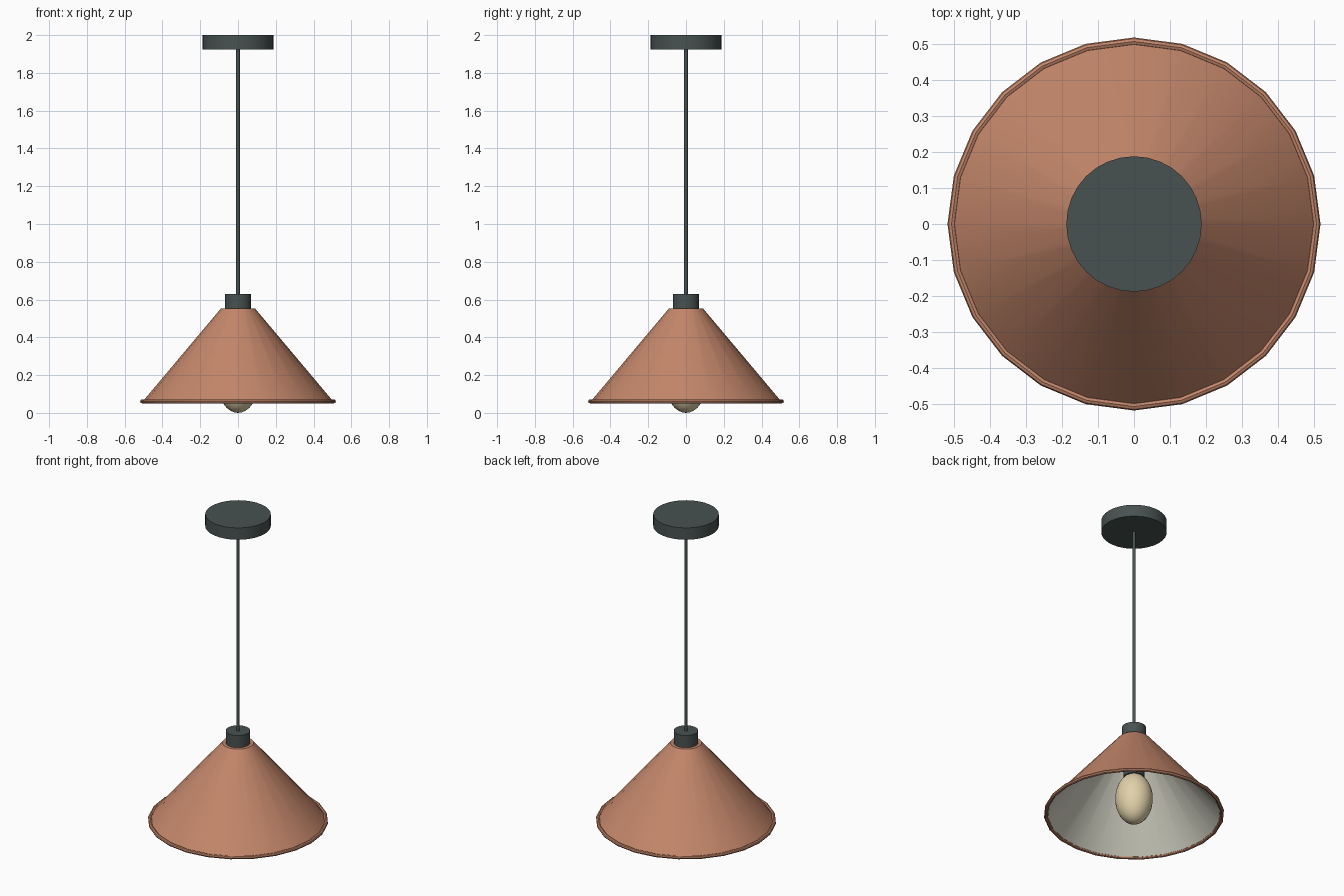
import bpy
import bmesh
import math
from mathutils import Matrix

cube = bpy.data.objects.get("Cube")
if cube:
    bpy.data.objects.remove(cube, do_unlink=True)


def material(name, r, g, b):
    m = bpy.data.materials.new(name)
    m.use_nodes = True
    m.diffuse_color = (r, g, b, 1)
    m.node_tree.nodes["Principled BSDF"].inputs["Base Color"].default_value = (r, g, b, 1)
    return m


slate = material("dark slate", 0.065, 0.085, 0.083)
copper = material("copper", 0.55, 0.24, 0.145)
cream = material("cream lining", 0.69, 0.68, 0.58)
glass = material("warm glass", 0.75, 0.64, 0.40)


def finish(name, bm, *materials):
    """Turn a bmesh into a smooth object whose sharp edges stay crisp."""
    mesh = bpy.data.meshes.new(name)
    bm.to_mesh(mesh)
    bm.free()
    obj = bpy.data.objects.new(name, mesh)
    bpy.context.collection.objects.link(obj)
    for m in materials:
        mesh.materials.append(m)
    bpy.ops.object.select_all(action="DESELECT")
    obj.select_set(True)
    bpy.context.view_layer.objects.active = obj
    bpy.ops.object.shade_smooth_by_angle(angle=math.radians(35))
    return obj


def cylinder(name, radius, bottom, top, mat, sides=24):
    bm = bmesh.new()
    bmesh.ops.create_cone(bm, cap_ends=True, segments=sides, radius1=radius, radius2=radius,
                          depth=top - bottom, matrix=Matrix.Translation((0, 0, (bottom + top) / 2)))
    return finish(name, bm, mat)


def lathe(profile, sides=24):
    """Spin a closed (radius, height) outline around the z axis."""
    bm = bmesh.new()
    verts = [bm.verts.new((r, 0, z)) for r, z in profile]
    edges = [bm.edges.new((a, b)) for a, b in zip(verts, verts[1:] + verts[:1])]
    bmesh.ops.spin(bm, geom=verts + edges, axis=(0, 0, 1), cent=(0, 0, 0),
                   angle=math.tau, steps=sides, use_merge=True)
    bmesh.ops.remove_doubles(bm, verts=bm.verts, dist=1e-5)
    bmesh.ops.recalc_face_normals(bm, faces=bm.faces)
    return bm


# Ceiling fitting, cord, and lamp holder
cylinder("ceiling_canopy", 0.188, 1.925, 2.0, slate, 32)
cylinder("cord", 0.01, 0.62, 1.93, slate, 12)
cylinder("shade_collar", 0.07, 0.545, 0.63, slate)
cylinder("bulb_socket", 0.06, 0.30, 0.55, slate)

# Conical shade: copper outside, cream inside
shade = lathe([(0.505, 0.06), (0.09, 0.553), (0.05, 0.553), (0.05, 0.545), (0.082, 0.545), (0.495, 0.06)])
for face in shade.faces:
    face.normal_update()
    if face.normal.z < -0.1:
        face.material_index = 1
finish("shade", shade, copper, cream)

# Rolled rim
steps = 8
rim = lathe([(0.507 + 0.011 * math.cos(math.tau * i / steps),
              0.061 + 0.011 * math.sin(math.tau * i / steps)) for i in range(steps)])
finish("shade_rim", rim, copper)

# Elongated bulb hanging just below the rim
bulb = bmesh.new()
bmesh.ops.create_uvsphere(bulb, u_segments=24, v_segments=16, radius=1,
                          matrix=Matrix.Translation((0, 0, 0.16)) @ Matrix.Diagonal((0.108, 0.108, 0.16, 1)))
finish("bulb", bulb, glass)
